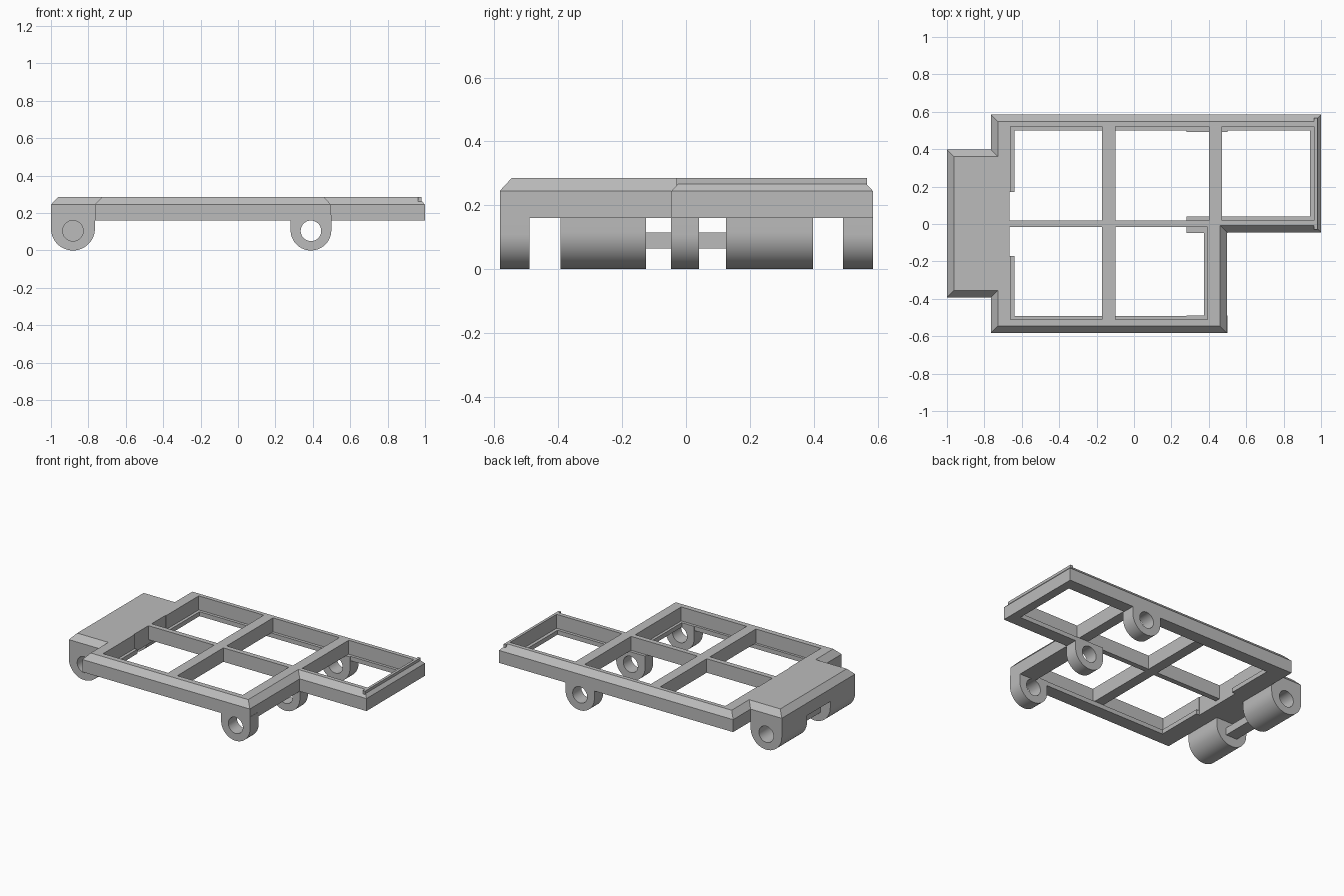
import bpy, bmesh
from math import pi, cos, sin, radians
from mathutils import Vector

cube = bpy.data.objects.get("Cube")
if cube:
    bpy.data.objects.remove(cube)

grey = bpy.data.materials.new("plain grey")
grey.use_nodes = True
grey.diffuse_color = (0.5, 0.5, 0.5, 1)
grey.node_tree.nodes["Principled BSDF"].inputs["Base Color"].default_value = (0.5, 0.5, 0.5, 1)

BASE, SHOULDER, TOP, LEDGE = 0.16, 0.245, 0.285, 0.19
CHAMFER = 0.037


def finish(name, bm):
    bmesh.ops.recalc_face_normals(bm, faces=bm.faces)
    mesh = bpy.data.meshes.new(name)
    bm.to_mesh(mesh)
    bm.free()
    mesh.materials.append(grey)
    obj = bpy.data.objects.new(name, mesh)
    bpy.context.collection.objects.link(obj)
    return obj


def loft(name, rings):
    """Closed solid through rings of equal point count."""
    bm = bmesh.new()
    loops = [[bm.verts.new(p) for p in ring] for ring in rings]
    for a, b in zip(loops, loops[1:]):
        for i in range(len(a)):
            j = (i + 1) % len(a)
            bm.faces.new((a[i], a[j], b[j], b[i]))
    bm.faces.new(loops[0])
    bm.faces.new(loops[-1])
    return finish(name, bm)


def box(name, x, y, z):
    ring = [(x[0], y[0]), (x[1], y[0]), (x[1], y[1]), (x[0], y[1])]
    return loft(name, [[(*p, h) for p in ring] for h in z])


def cut(obj, cutters):
    """Subtract each cutter, bake the result and drop the cutters."""
    for c in cutters:
        c.hide_render = True
        mod = obj.modifiers.new("cut", "BOOLEAN")
        mod.object, mod.operation, mod.solver = c, "DIFFERENCE", "EXACT"
    bpy.context.view_layer.update()
    graph = bpy.context.evaluated_depsgraph_get()
    mesh = bpy.data.meshes.new_from_object(obj.evaluated_get(graph))
    obj.modifiers.clear()
    obj.data = mesh
    for c in cutters:
        bpy.data.objects.remove(c)


def inset(outline, d):
    """Move every side of a right-angled, counter-clockwise outline inward."""
    pts = [Vector(p) for p in outline]
    result = []
    for i, p in enumerate(pts):
        a = (p - pts[i - 1]).normalized()
        b = (pts[(i + 1) % len(pts)] - p).normalized()
        result.append(p + d * Vector((-a.y - b.y, a.x + b.x)))
    return result


# Chamfered deck
outline = [(-0.765, -0.583), (0.497, -0.583), (0.497, -0.045), (1, -0.045),
           (1, 0.585), (-0.765, 0.585), (-0.765, 0.397), (-1, 0.397),
           (-1, -0.393), (-0.765, -0.393)]
deck = loft("deck_frame", [[(*p, BASE) for p in outline],
                           [(*p, SHOULDER) for p in outline],
                           [(*p, TOP) for p in inset(outline, CHAMFER)]])
high, through = (LEDGE, 0.4), (0, 0.5)
cut(deck, [
    box("main_recess", (-0.66, 0.393), (-0.51, 0.52), high),
    box("side_recess", (0.38, 0.962), (0.02, 0.52), high),
    box("main_opening", (-0.64, 0.375), (-0.493, 0.5), through),
    box("side_opening", (0.36, 0.94), (0.04, 0.501), through),
    box("ledge_notch", (-0.665, -0.6), (-0.17, 0.17), through),
])

# Cross bars and raised end lip
box("middle_cross_bar", (-0.17, -0.1), (-0.52, 0.53), (LEDGE, TOP))
box("side_cross_bar", (0.4, 0.47), (0, 0.53), (LEDGE, TOP))
box("long_bar", (-0.67, 0.42), (-0.015, 0.02), (LEDGE, TOP))
box("end_lip", (0.962, 0.98), (-0.03, 0.566), (SHOULDER, TOP))


# Round-bottomed lugs with axle holes
def arc_ring(cx, cz, r, y, start, end, n):
    angles = [start + (end - start) * i / n for i in range(n + 1)]
    return [(cx + r * cos(a), y, cz + r * sin(a)) for a in angles]


def lug(name, cx, r, y, top, hole_y):
    rings = [arc_ring(cx, r, r, v, -pi, 0, 32) + [(cx + r, v, top), (cx - r, v, top)] for v in y]
    obj = loft(name, rings)
    cut(obj, [loft("axle_hole", [arc_ring(cx, 0.105, 0.055, v, 0, 2 * pi * 31 / 32, 31)
                                 for v in hole_y])])
    bpy.ops.object.select_all(action="DESELECT")
    obj.select_set(True)
    bpy.context.view_layer.objects.active = obj
    bpy.ops.object.shade_smooth_by_angle(angle=radians(30))


for name, y in (("front", (-0.583, -0.49)), ("middle", (-0.047, 0.04)), ("back", (0.492, 0.585))):
    lug(name + "_lug", 0.39, 0.109, y, LEDGE, (-1, 1))
lug("front_wide_lug", -0.8825, 0.1175, (-0.393, -0.125), BASE, (-0.6, -0.2))
lug("back_wide_lug", -0.8825, 0.1175, (0.125, 0.397), BASE, (0.2, 0.6))

# Tie bar between the wide lugs
box("tie_bar", (-0.925, -0.84), (-0.13, 0.13), (0.065, 0.115))
